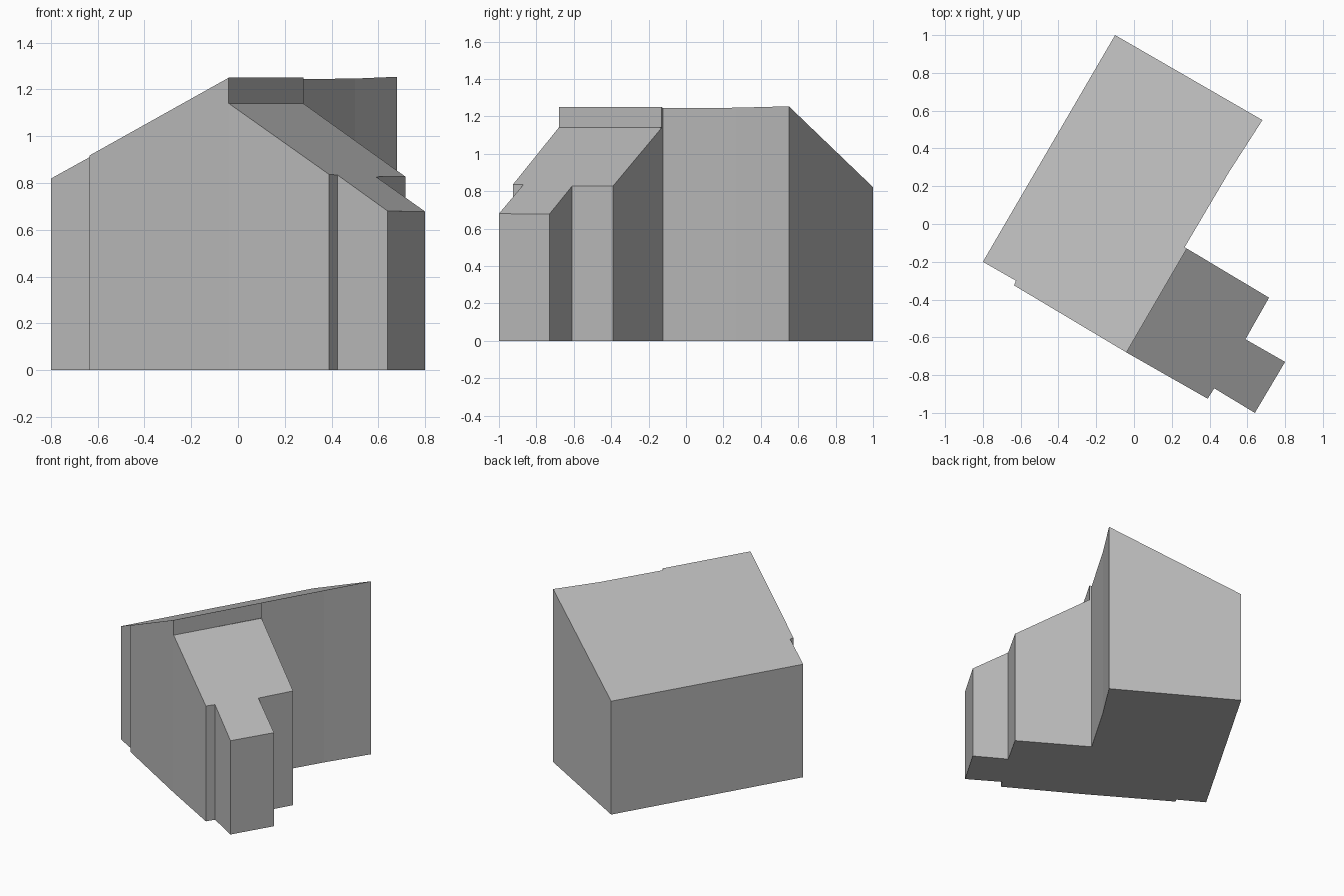
import bpy
import bmesh
import math

cube = bpy.data.objects.get("Cube")
if cube:
    bpy.data.objects.remove(cube, do_unlink=True)

# Single flat colour
grey = bpy.data.materials.new("light grey")
grey.use_nodes = True
grey.diffuse_color = (0.5, 0.5, 0.5, 1)
grey.node_tree.nodes["Principled BSDF"].inputs["Base Color"].default_value = (0.5, 0.5, 0.5, 1)

# Both roofs fall along one axis, turned from x; the ridge lies at RIDGE on it
ANGLE = math.radians(-30)
RIDGE = 0.306


def roof_height(x, y, ridge_z, slope):
    along = x * math.cos(ANGLE) + y * math.sin(ANGLE)
    return ridge_z + slope * (along - RIDGE)


def block(name, plan, ridge_z, slope, shared_edge, shared_base=None):
    """Walled block with a sloped roof; the wall on the shared edge is
    left out, or starts at shared_base."""
    bm = bmesh.new()
    floor = [bm.verts.new((x, y, 0)) for x, y in plan]
    top = [bm.verts.new((x, y, roof_height(x, y, ridge_z, slope))) for x, y in plan]
    bm.faces.new(floor[::-1])
    bm.faces.new(top)
    for i in range(len(plan)):
        j = (i + 1) % len(plan)
        low = [floor[i], floor[j]]
        if i == shared_edge:
            if shared_base is None:
                continue
            low = [bm.verts.new((*plan[k], shared_base)) for k in (i, j)]
        bm.faces.new((low[0], low[1], top[j], top[i]))
    mesh = bpy.data.meshes.new(name)
    bm.to_mesh(mesh)
    bm.free()
    mesh.materials.append(grey)
    obj = bpy.data.objects.new(name, mesh)
    bpy.context.collection.objects.link(obj)


# Tall block, its roof rising to the ridge
main_plan = [(-0.10, 1.0), (-0.80, -0.20), (-0.625, -0.30), (-0.635, -0.325),
             (-0.04, -0.68), (0.28, -0.13), (0.268, -0.123), (0.50, 0.27), (0.68, 0.55)]
block("main_house", main_plan, 1.25, 0.48, 4, 1.14)

# Lower stepped extension, its roof falling away from the ridge
low_plan = [(0.28, -0.13), (-0.04, -0.68), (0.39, -0.925), (0.425, -0.87),
            (0.64, -1.0), (0.80, -0.73), (0.59, -0.61), (0.715, -0.39)]
block("stepped_extension", low_plan, 1.14, -0.615, 0)
